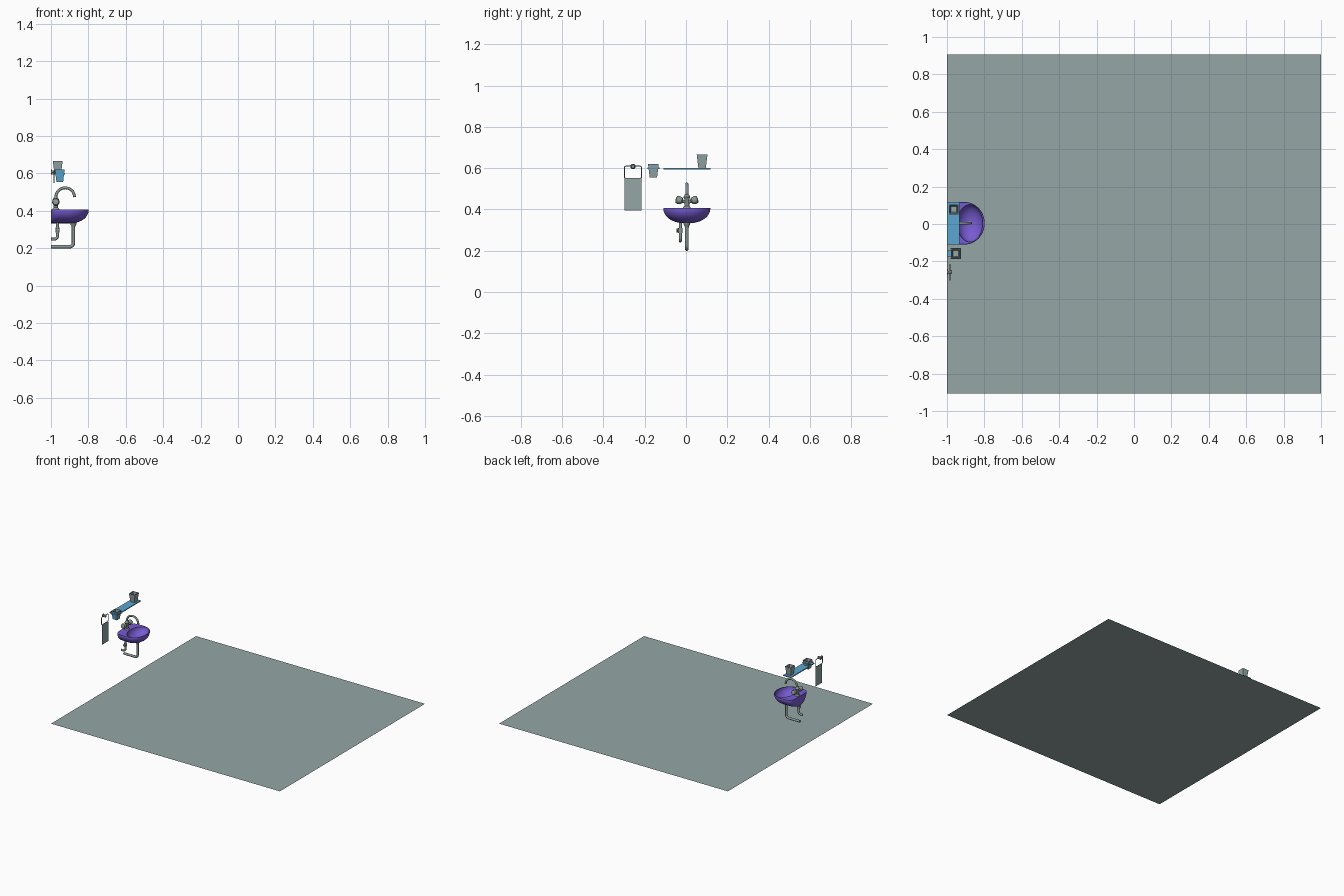
import bpy, bmesh, math
from mathutils import Vector

if "Cube" in bpy.data.objects:
    bpy.data.objects.remove(bpy.data.objects["Cube"])


def material(name, r, g, b):
    m = bpy.data.materials.new(name)
    m.diffuse_color = (*[(c / 255) ** 2.2 for c in (r, g, b)], 1)
    m.use_nodes = True
    m.node_tree.nodes["Principled BSDF"].inputs["Base Color"].default_value = m.diffuse_color
    return m


GREY = material("pale_grey", 147, 165, 165)
METAL = material("metal_grey", 138, 150, 147)
PURPLE = material("purple", 118, 92, 208)
BLUE = material("blue", 92, 165, 208)


def finish(bm, name, mat, smooth=False):
    me = bpy.data.meshes.new(name)
    bm.to_mesh(me)
    bm.free()
    ob = bpy.data.objects.new(name, me)
    bpy.context.collection.objects.link(ob)
    me.materials.append(mat)
    if smooth:
        bpy.ops.object.select_all(action='DESELECT')
        ob.select_set(True)
        bpy.context.view_layer.objects.active = ob
        bpy.ops.object.shade_smooth_by_angle(angle=math.radians(40))
    return ob


def quad(name, pts, mat):
    bm = bmesh.new()
    bm.faces.new([bm.verts.new(p) for p in pts])
    return finish(bm, name, mat)


def box(name, lo, hi, mat):
    bm = bmesh.new()
    bmesh.ops.create_cube(bm, size=1)
    for v in bm.verts:
        v.co = [(a + b) / 2 + c * (b - a) for a, b, c in zip(lo, hi, v.co)]
    return finish(bm, name, mat)


def loft(name, rings, mat, smooth=False):
    bm = bmesh.new()
    vs = [[bm.verts.new(p) for p in r] for r in rings]
    n = len(vs[0])
    for a, b in zip(vs, vs[1:]):
        for i in range(n):
            j = (i + 1) % n
            bm.faces.new((a[i], a[j], b[j], b[i]))
    bm.faces.new(vs[0][::-1])
    bm.faces.new(vs[-1])
    bmesh.ops.recalc_face_normals(bm, faces=bm.faces[:])
    return finish(bm, name, mat, smooth)


def turned(name, start, direction, profile, mat, n=16):
    """Round part: profile is (distance along axis, radius)."""
    q = Vector(direction).to_track_quat('Z', 'Y')
    rings = [[Vector(start) + q @ Vector((r * math.cos(2 * math.pi * i / n),
              r * math.sin(2 * math.pi * i / n), d)) for i in range(n)]
             for d, r in profile]
    return loft(name, rings, mat, True)


def tube(name, pts, radius, mat, cyclic=False):
    cu = bpy.data.curves.new(name, 'CURVE')
    cu.dimensions = '3D'
    cu.bevel_depth = radius
    cu.bevel_resolution = 3
    cu.use_fill_caps = True
    sp = cu.splines.new('POLY')
    sp.points.add(len(pts) - 1)
    for p, c in zip(sp.points, pts):
        p.co = (*c, 1)
    sp.use_cyclic_u = cyclic
    ob = bpy.data.objects.new(name, cu)
    bpy.context.collection.objects.link(ob)
    cu.materials.append(mat)
    bpy.ops.object.select_all(action='DESELECT')
    ob.select_set(True)
    bpy.context.view_layer.objects.active = ob
    bpy.ops.object.convert(target='MESH')
    bpy.ops.object.shade_smooth_by_angle(angle=math.radians(50))


def arc_xz(cx, y, cz, r, a0, a1, n=8):
    return [(cx + r * math.cos(math.radians(a0 + (a1 - a0) * i / n)), y,
             cz + r * math.sin(math.radians(a0 + (a1 - a0) * i / n)))
            for i in range(n + 1)]


# floor
quad("floor", [(-1, -.905, 0), (1, -.905, 0), (1, .905, 0), (-1, .905, 0)], GREY)

# basin: D-shaped shell outside, oval bowl inside
CY, N = 0.004, 48


def d_ring(s, z):
    ring = []
    for i in range(N):
        t = 2 * math.pi * i / N
        c, sn = math.cos(t), math.sin(t)
        if c >= -1e-6:
            x, y = -.907 + .109 * s * c, .114 * s * sn
        else:
            x = -.907 - .093 * abs(c) ** .45
            y = .114 * s * math.copysign(abs(sn) ** .4, sn)
        ring.append((x, CY + y, z))
    return ring


def oval_ring(s, z):
    return [(-.877 + .068 * s * math.cos(2 * math.pi * i / N),
             CY + .1 * s * math.sin(2 * math.pi * i / N), z) for i in range(N)]


rings = []
for k in range(9):
    a = math.radians(86 * (8 - k) / 8)
    rings.append(d_ring(math.cos(a) ** .85, .405 - .072 * math.sin(a)))
rings.append(d_ring(.985, .408))
for k in range(8):
    a = math.radians(82 * k / 7)
    rings.append(oval_ring(math.cos(a), .408 - .06 * math.sin(a)))
loft("basin", rings, PURPLE, True)

# drain: plug ring, flare and waste pipe
turned("drain_ring", (-.877, CY, .347), (0, 0, 1), [(0, .011), (.003, .011)], METAL)
turned("drain_flare", (-.88, CY, .34), (0, 0, -1),
       [(0, .018), (.012, .016), (.022, .01), (.03, .009)], METAL)
tube("waste_pipe", [(-.88, CY, .33)] + arc_xz(-.9, CY, .228, .02, 0, -90)
     + [(-1, CY, .208)], .009, METAL)

# water supply pipe with small valve
SY = -.027
tube("supply_pipe", [(-.965, SY, .36)] + arc_xz(-.983, SY, .266, .018, 0, -90)
     + [(-1, SY, .248)], .008, METAL)
turned("supply_valve", (-.965, SY, .298), (0, -1, 0),
       [(0, .007), (.012, .007), (.013, .01), (.018, .01)], METAL)
turned("supply_collar", (-.965, SY, .285), (0, 0, 1), [(0, .011), (.025, .011)], METAL)

# tap: body, swan-neck spout and two flared handles
turned("tap_body", (-.974, CY, .405), (0, 0, 1),
       [(0, .019), (.006, .018), (.012, .012), (.045, .012), (.055, .017),
        (.062, .013), (.07, .008)], METAL)
tube("tap_spout", [(-.974, CY, .45)] + arc_xz(-.924, CY, .473, .05, 180, 0, 16),
     .0075, METAL)
for side, label in ((-1, "left"), (1, "right")):
    turned(label + "_tap_handle", (-.974, CY, .434), (0, side, .3),
           [(0, .008), (.02, .008), (.026, .016), (.044, .02), (.053, .016), (.056, .006)], METAL)

# shelf
box("shelf", (-1, -.11, .593), (-.932, .118, .6), BLUE)


def cup(name, x, y, z0, z1):
    def sq(h, z):
        return [(x + h * a, y + h * b, z) for a, b in ((-1, -1), (1, -1), (1, 1), (-1, 1))]
    return loft(name, [sq(.018, z0), sq(.026, z1), sq(.021, z1), sq(.015, z0 + .006)], GREY)


# square tumblers
cup("shelf_tumbler", -.964, .078, .6, .665)
held = cup("held_tumbler", -.953, -.158, .555, .62)
held.data.materials.append(BLUE)
for f in held.data.polygons:
    if f.normal.y < -.8 and f.center.y < -.165:
        f.material_index = 1

# tumbler holder: wall arm and frame around the tumbler
box("holder_arm", (-1, -.174, .595), (-.978, -.142, .602), BLUE)
for side, label in ((-1, "front"), (1, "back")):
    y = -.158 + side * .0265
    box("holder_" + label + "_bar", (-.982, y - .003, .595), (-.925, y + .003, .602), BLUE)
box("holder_end_bar", (-.93, -.184, .595), (-.925, -.132, .602), BLUE)

# towel ring: rounded rectangle, wall knob and hanging towel
TY, TX = -.257, -.984
ring = []
for sy, sz, a0 in ((1, 1, 0), (-1, 1, 90), (-1, -1, 180), (1, -1, 270)):
    for k in range(5):
        a = math.radians(a0 + 90 * k / 4)
        ring.append((TX, TY + sy * .033 + .009 * math.cos(a),
                     .58 + sz * .021 + .009 * math.sin(a)))
tube("towel_ring", ring, .0025, METAL, True)
turned("towel_knob", (-1, TY, .608), (1, 0, 0),
       [(0, .013), (.005, .013), (.006, .007), (.018, .007), (.02, .011), (.027, .008)], METAL)
quad("towel", [(-.981, TY - .041, .395), (-.981, TY + .041, .395),
               (-.981, TY + .041, .55), (-.981, TY - .041, .55)], GREY)
